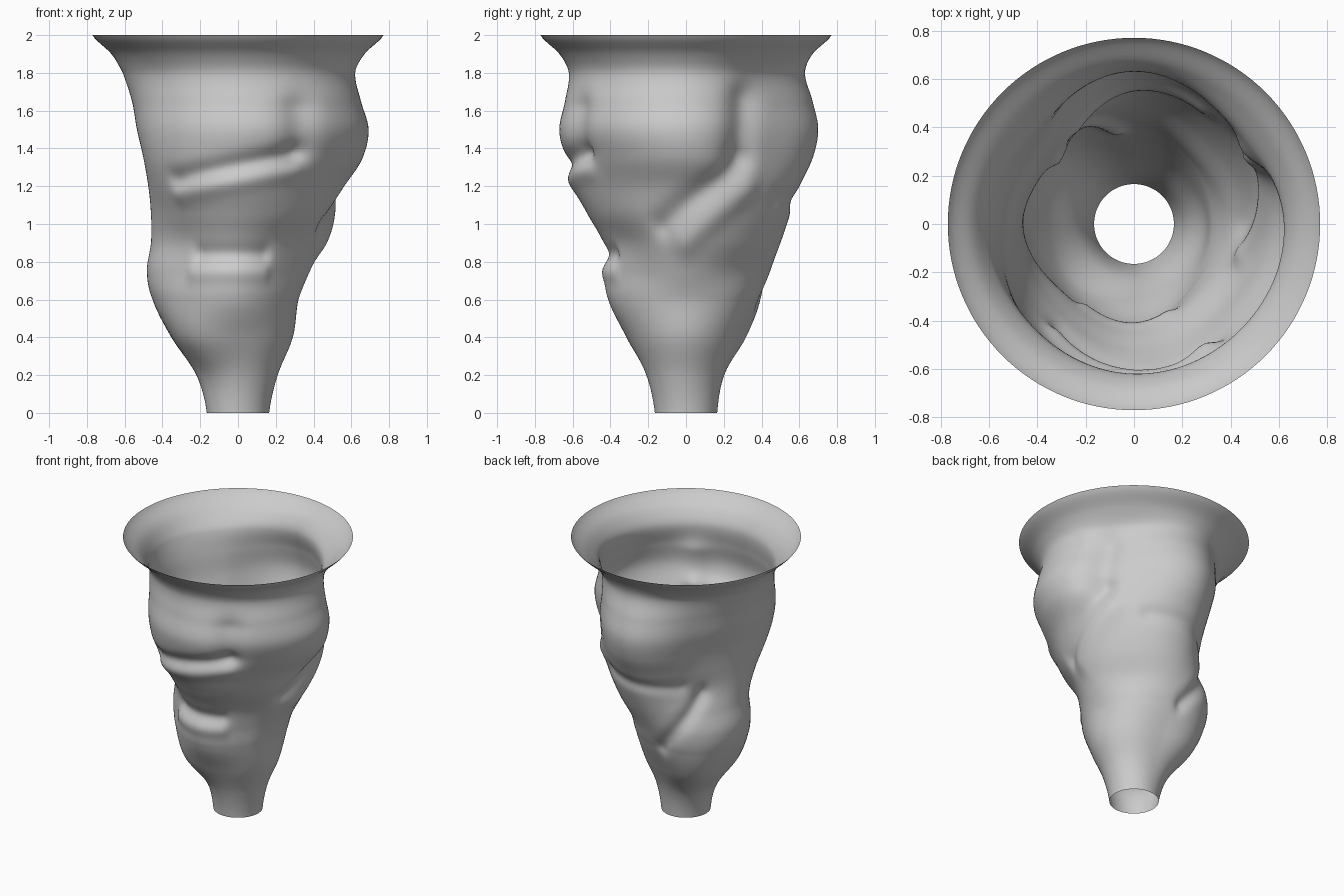
import bpy
import bmesh
import math
from mathutils import Vector
from mathutils.geometry import intersect_point_line

SEGMENTS = 128
RINGS = 120
HEIGHT = 2.0

# Radius in hundredths at eight compass directions, counter-clockwise from +x,
# keyed by height
PROFILE = {
    0.0: [16.5] * 8,
    0.2: [21, 20, 20, 23, 22, 21, 21, 21],
    0.4: [29, 28, 29, 39, 35, 36, 31, 29],
    0.6: [32, 34, 38, 47, 45, 41, 41, 34],
    0.75: [38, 38, 44, 49, 48, 41, 43, 36],
    0.9: [45, 46, 50, 46, 46, 41, 44, 40],
    1.05: [51, 52, 55, 43, 46, 47, 52, 49],
    1.2: [57, 56, 60, 45, 47, 54, 60, 55],
    1.35: [66, 58, 67, 48, 49, 59, 64, 62],
    1.5: [69, 59, 70, 52, 53, 61, 67, 67],
    1.65: [65, 58, 67, 54, 56, 60, 64, 65],
    1.8: [62, 58, 63, 57, 61, 60, 62, 62],
    1.9: [67, 66, 67, 66, 67, 66, 67, 67],
    2.0: [77] * 8,
}

# Folds along a line: start angle, start height, end angle, end height, width, depth
FOLDS = [
    (28, 1.4, 32, 1.65, 0.1, -0.05),      # crease between the side lumps
    (300, 1.4, 300, 1.6, 0.09, -0.035),   # crease beside the front lump
    (235, 1.24, 300, 1.38, 0.05, -0.03),  # groove above the front shelf
    (235, 1.15, 300, 1.28, 0.05, 0.015),  # front shelf
    (240, 0.84, 290, 0.84, 0.05, -0.025), # groove above the low front shelf
    (235, 0.74, 290, 0.74, 0.05, 0.015),  # low front shelf
    (-15, 1.0, 30, 1.33, 0.07, -0.035),   # slanted groove on the side
    (0, 0.9, 35, 1.18, 0.07, 0.02),       # slanted ridge under it
    (60, 1.14, 120, 1.1, 0.05, -0.02),    # groove under the back lump
    (102, 0.62, 140, 1.03, 0.06, -0.03),  # slanted groove at the back
]


def spline(a, b, c, d, t):
    """Catmull-Rom blend from b to c."""
    return b + 0.5 * t * (c - a + t * (2 * a - 5 * b + 4 * c - d
                                       + t * (3 * (b - c) + d - a)))


def around(row, degrees):
    """Smooth radius around one profile row."""
    i, t = divmod(degrees / 45, 1)
    return spline(*(row[(int(i) + k) % 8] for k in (-1, 0, 1, 2)), t)


def smooth_radius(degrees, z):
    """Radius of the plain funnel, blended along the height."""
    heights = list(PROFILE)
    last = len(heights) - 1
    i = max(k for k in range(last) if heights[k] <= z + 1e-6)
    t = (z - heights[i]) / (heights[i + 1] - heights[i])
    rows = [PROFILE[heights[min(max(i + k, 0), last)]] for k in (-1, 0, 1, 2)]
    return spline(*(around(row, degrees) for row in rows), t) / 100


def fold_offset(degrees, z):
    """Sum of the ridges and grooves at a point of the wall."""
    total = 0
    for a0, z0, a1, z1, width, depth in FOLDS:
        middle = (a0 + a1) / 2
        near = middle + (degrees - middle + 180) % 360 - 180
        point = Vector((near / 100, z, 0))
        start, end = Vector((a0 / 100, z0, 0)), Vector((a1 / 100, z1, 0))
        t = intersect_point_line(point, start, end)[1]
        nearest = start.lerp(end, min(max(t, 0), 1))
        total += depth * math.exp(-((point - nearest).length / width) ** 2)
    return total


# Clay material
clay = bpy.data.materials.new("grey_clay")
clay.use_nodes = True
colour = (0.6, 0.6, 0.6, 1)
clay.diffuse_color = colour
clay.node_tree.nodes["Principled BSDF"].inputs["Base Color"].default_value = colour

if "Cube" in bpy.data.objects:
    bpy.data.objects.remove(bpy.data.objects["Cube"], do_unlink=True)

# Open funnel wall, ring by ring
bm = bmesh.new()
rings = []
for j in range(RINGS + 1):
    z = HEIGHT * j / RINGS
    ring = []
    for i in range(SEGMENTS):
        degrees = 360 * i / SEGMENTS
        r = smooth_radius(degrees, z) + fold_offset(degrees, z)
        angle = math.radians(degrees)
        ring.append(bm.verts.new((r * math.cos(angle), r * math.sin(angle), z)))
    rings.append(ring)
for low, high in zip(rings, rings[1:]):
    for i in range(SEGMENTS):
        n = (i + 1) % SEGMENTS
        face = bm.faces.new((low[i], low[n], high[n], high[i]))
        face.smooth = True

mesh = bpy.data.meshes.new("lumpy_funnel")
bm.to_mesh(mesh)
bm.free()
mesh.materials.append(clay)
funnel = bpy.data.objects.new("lumpy_funnel", mesh)
bpy.context.collection.objects.link(funnel)
